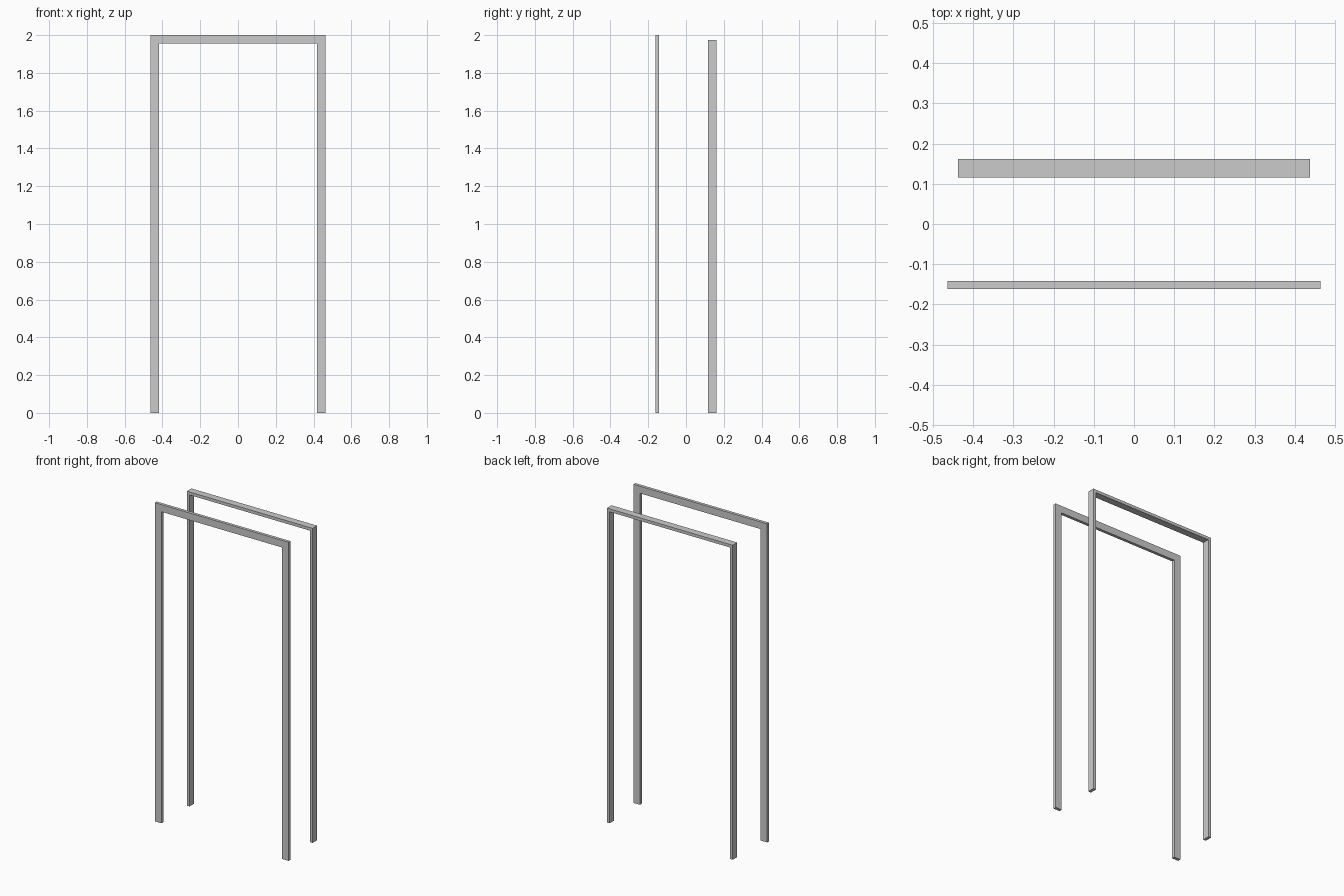
import bpy, bmesh

if "Cube" in bpy.data.objects:
    bpy.data.objects.remove(bpy.data.objects["Cube"])


def portal(name, half_w, top, face_w, y0, y1):
    """Three-sided door surround: U-shaped profile with mitred corners, extruded in y."""
    outer = [(-half_w, 0), (-half_w, top), (half_w, top), (half_w, 0)]
    i = half_w - face_w
    inner = [(-i, 0), (-i, top - face_w), (i, top - face_w), (i, 0)]
    bm = bmesh.new()
    o = [bm.verts.new((x, y0, z)) for x, z in outer]
    n = [bm.verts.new((x, y0, z)) for x, z in inner]
    faces = [bm.faces.new((o[k], o[k + 1], n[k + 1], n[k])) for k in range(3)]
    ext = bmesh.ops.extrude_face_region(bm, geom=faces, use_keep_orig=True)
    moved = [g for g in ext["geom"] if isinstance(g, bmesh.types.BMVert)]
    bmesh.ops.translate(bm, verts=moved, vec=(0, y1 - y0, 0))
    bmesh.ops.recalc_face_normals(bm, faces=bm.faces)
    mesh = bpy.data.meshes.new(name)
    bm.to_mesh(mesh)
    bm.free()
    obj = bpy.data.objects.new(name, mesh)
    bpy.context.collection.objects.link(obj)
    return obj


# Flat trim on the front
portal("front_casing", 0.464, 2.0, 0.045, -0.161, -0.142)
# Narrower, deeper lining at the back
portal("back_jamb", 0.437, 1.974, 0.019, 0.116, 0.161)
